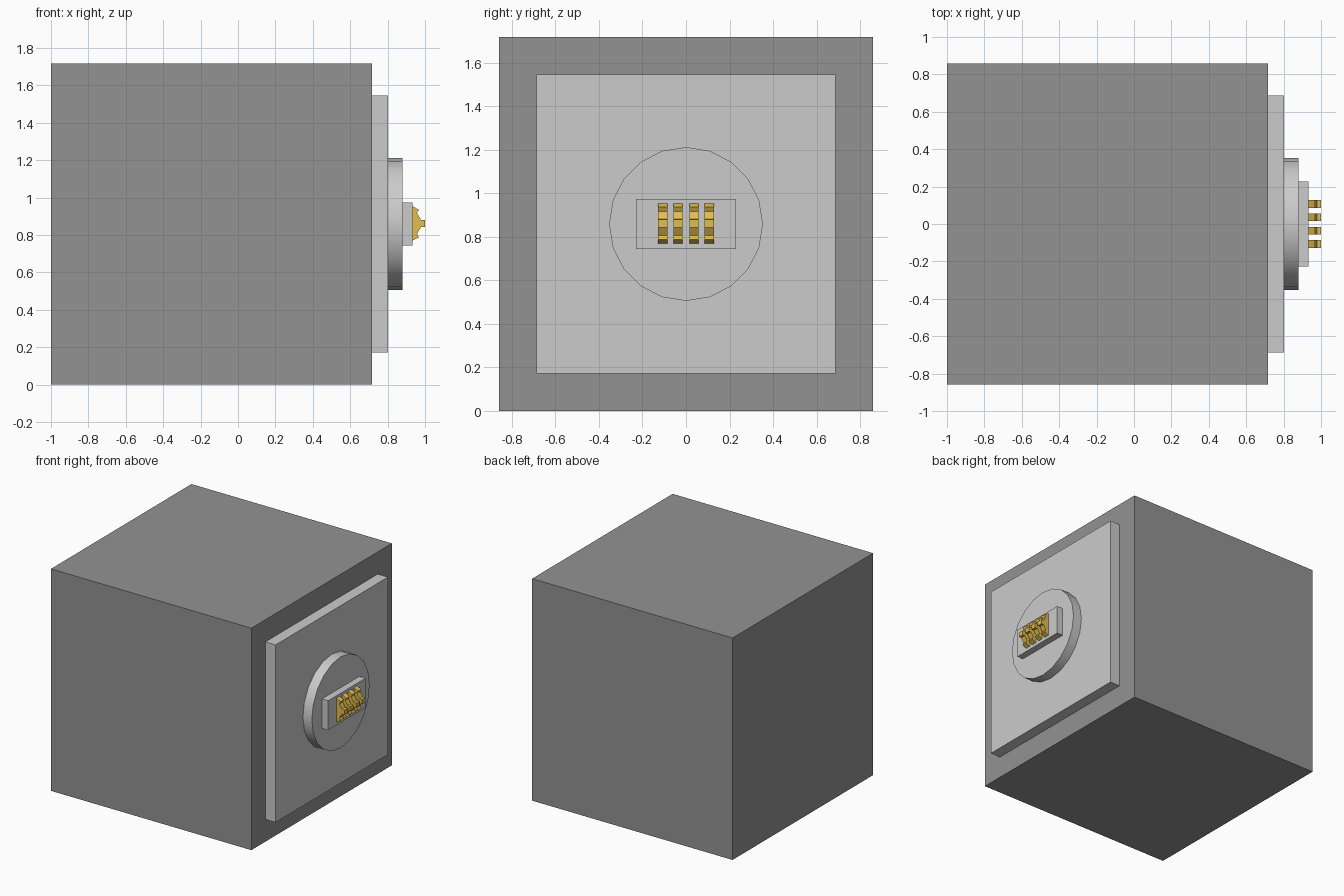
import bpy, bmesh, math

if "Cube" in bpy.data.objects:
    bpy.data.objects.remove(bpy.data.objects["Cube"])

MID = 0.859  # height of the connector axis


def material(name, r, g, b):
    m = bpy.data.materials.new(name)
    m.diffuse_color = (r, g, b, 1)
    m.use_nodes = True
    m.node_tree.nodes["Principled BSDF"].inputs["Base Color"].default_value = m.diffuse_color
    return m


gold = material("gold", 0.76, 0.51, 0.08)
dark_grey = material("dark_grey", 0.29, 0.29, 0.29)
mid_grey = material("mid_grey", 0.64, 0.64, 0.64)


def box(name, x0, x1, width, height, mat=None):
    bpy.ops.mesh.primitive_cube_add(size=1, location=((x0 + x1) / 2, 0, MID))
    ob = bpy.context.object
    ob.name = name
    ob.scale = (x1 - x0, width, height)
    bpy.ops.object.transform_apply(location=False, rotation=False, scale=True)
    if mat:
        ob.data.materials.append(mat)


def pin(name, y, width, profile):
    # side profile (x, z) extruded along y
    bm = bmesh.new()
    face = bm.faces.new([bm.verts.new((x, y - width / 2, z)) for x, z in profile])
    ext = bmesh.ops.extrude_face_region(bm, geom=[face])["geom"]
    bmesh.ops.translate(bm, vec=(0, width, 0),
                        verts=[v for v in ext if isinstance(v, bmesh.types.BMVert)])
    # close the starting side if the extrusion consumed it
    bmesh.ops.holes_fill(bm, edges=[e for e in bm.edges if e.is_boundary], sides=0)
    bmesh.ops.recalc_face_normals(bm, faces=bm.faces)
    me = bpy.data.meshes.new(name)
    bm.to_mesh(me)
    bm.free()
    me.materials.append(gold)
    bpy.context.collection.objects.link(bpy.data.objects.new(name, me))


# Main block, mounting plate and connector seat
box("body", -1, 0.716, 1.718, 1.718, dark_grey)
box("mounting_plate", 0.716, 0.803, 1.374, 1.374, mid_grey)
box("connector_block", 0.879, 0.932, 0.457, 0.228)

# Round boss
bpy.ops.mesh.primitive_cylinder_add(vertices=20, radius=0.353, depth=0.076,
                                    location=(0.841, 0, MID),
                                    rotation=(0, math.pi / 2, 0))
boss = bpy.context.object
boss.name = "round_boss"
boss.data.materials.append(mid_grey)
bpy.ops.object.shade_smooth_by_angle(angle=math.radians(30))

# Gold contact pins: mirrored half profile as (x, height above centre)
half = [(0.932, 0.092), (0.967, 0.074), (0.957, 0.055), (0.979, 0.019), (1.0, 0.018)]
profile = [(x, 0.862 + d) for x, d in half] + [(x, 0.862 - d) for x, d in reversed(half)]
for i, y in enumerate((-0.107, -0.036, 0.036, 0.107)):
    pin(f"contact_pin_{i + 1}", y, 0.042, profile)
